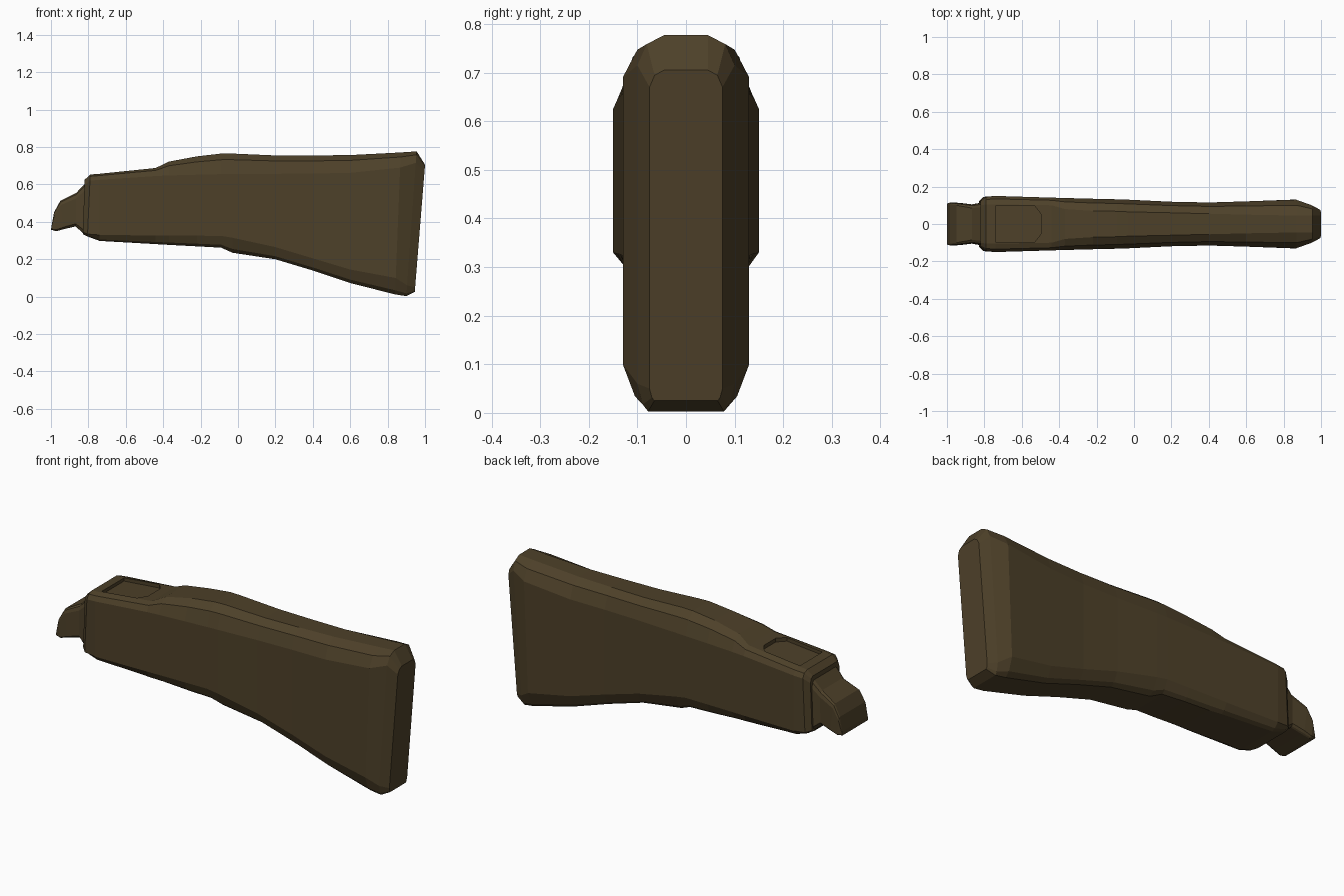
import bpy, bmesh

wood = bpy.data.materials.new("dark_olive_brown")
wood.diffuse_color = (0.075, 0.052, 0.022, 1)


def lerp(a, b, t):
    return a + (b - a) * t


def make_object(name, bm):
    bmesh.ops.recalc_face_normals(bm, faces=bm.faces)
    me = bpy.data.meshes.new(name)
    bm.to_mesh(me)
    bm.free()
    me.materials.append(wood)
    ob = bpy.data.objects.new(name, me)
    bpy.context.collection.objects.link(ob)
    return ob


def section(bm, xb, xt, zb, z2, z1, zt, w, wt, wb):
    """Twelve-sided mirrored ring, leaning from xb (bottom) to xt (top)."""
    half = [(wt, zt), (lerp(w, wt, .35), lerp(z1, zt, .7)), (w, z1),
            (w, z2), (lerp(w, wb, .5), lerp(z2, zb, .75)), (wb, zb)]
    ring = half + [(-y, z) for y, z in reversed(half)]
    return [bm.verts.new((lerp(xb, xt, (z - zb) / (zt - zb)), y, z)) for y, z in ring]


def loft(name, rows):
    bm = bmesh.new()
    rings = [section(bm, *r) for r in rows]
    for a, b in zip(rings, rings[1:]):
        for i in range(12):
            j = (i + 1) % 12
            bm.faces.new((a[i], a[j], b[j], b[i]))
    bm.faces.new(rings[0])
    bm.faces.new(rings[-1])
    return make_object(name, bm)


# Stock body: x bottom, x top, z bottom, side low, side high, z top, half widths
stock = loft("stock_body", [
    (-.83, -.82, .335, .345, .595, .625, .122, .10, .10),
    (-.805, -.79, .322, .335, .62, .653, .145, .105, .11),
    (-.74, -.74, .298, .330, .625, .657, .150, .105, .11),
    (-.44, -.44, .281, .327, .645, .688, .141, .100, .105),
    (-.37, -.37, .277, .327, .648, .722, .139, .080, .10),
    (-.22, -.22, .269, .326, .652, .750, .135, .070, .10),
    (-.09, -.09, .262, .325, .655, .765, .132, .068, .095),
    (-.03, -.03, .235, .315, .656, .765, .130, .065, .08),
    (.20, .20, .200, .265, .657, .755, .119, .060, .075),
    (.40, .40, .140, .205, .658, .755, .115, .055, .075),
    (.60, .60, .073, .145, .662, .757, .121, .050, .075),
    (.84, .87, .012, .100, .690, .771, .130, .045, .08),
    (.90, .955, .003, .060, .715, .777, .100, .045, .078),
    (.945, 1.0, .025, .050, .670, .705, .075, .045, .065),
])

# Shallow pocket in the top, pointed towards the rear
bm = bmesh.new()
outline = [(-.74, -.095), (-.53, -.095), (-.495, -.05), (-.495, .05), (-.53, .095), (-.74, .095)]
low = [bm.verts.new((x, y, .640 + (x + .74) * .09)) for x, y in outline]
high = [bm.verts.new((x, y, .80)) for x, y in outline]
bm.faces.new(low)
bm.faces.new(high)
for i in range(6):
    j = (i + 1) % 6
    bm.faces.new((low[i], low[j], high[j], high[i]))
cutter = make_object("pocket_cutter", bm)
cutter.hide_render = True
cut = stock.modifiers.new("pocket", 'BOOLEAN')
cut.operation = 'DIFFERENCE'
cut.solver = 'EXACT'
cut.object = cutter
bpy.context.view_layer.objects.active = stock
bpy.ops.object.modifier_apply(modifier=cut.name)
bpy.data.objects.remove(cutter)

# Hooked nose at the front end
loft("front_nose", [
    (-1.0, -.997, .358, .362, .372, .378, .110, .105, .105),
    (-.972, -.983, .350, .358, .435, .452, .115, .105, .10),
    (-.93, -.95, .361, .372, .490, .512, .113, .100, .095),
    (-.868, -.865, .376, .390, .525, .555, .105, .085, .09),
    (-.83, -.82, .340, .360, .565, .602, .112, .090, .095),
    (-.79, -.78, .345, .360, .570, .605, .112, .090, .095),
])
